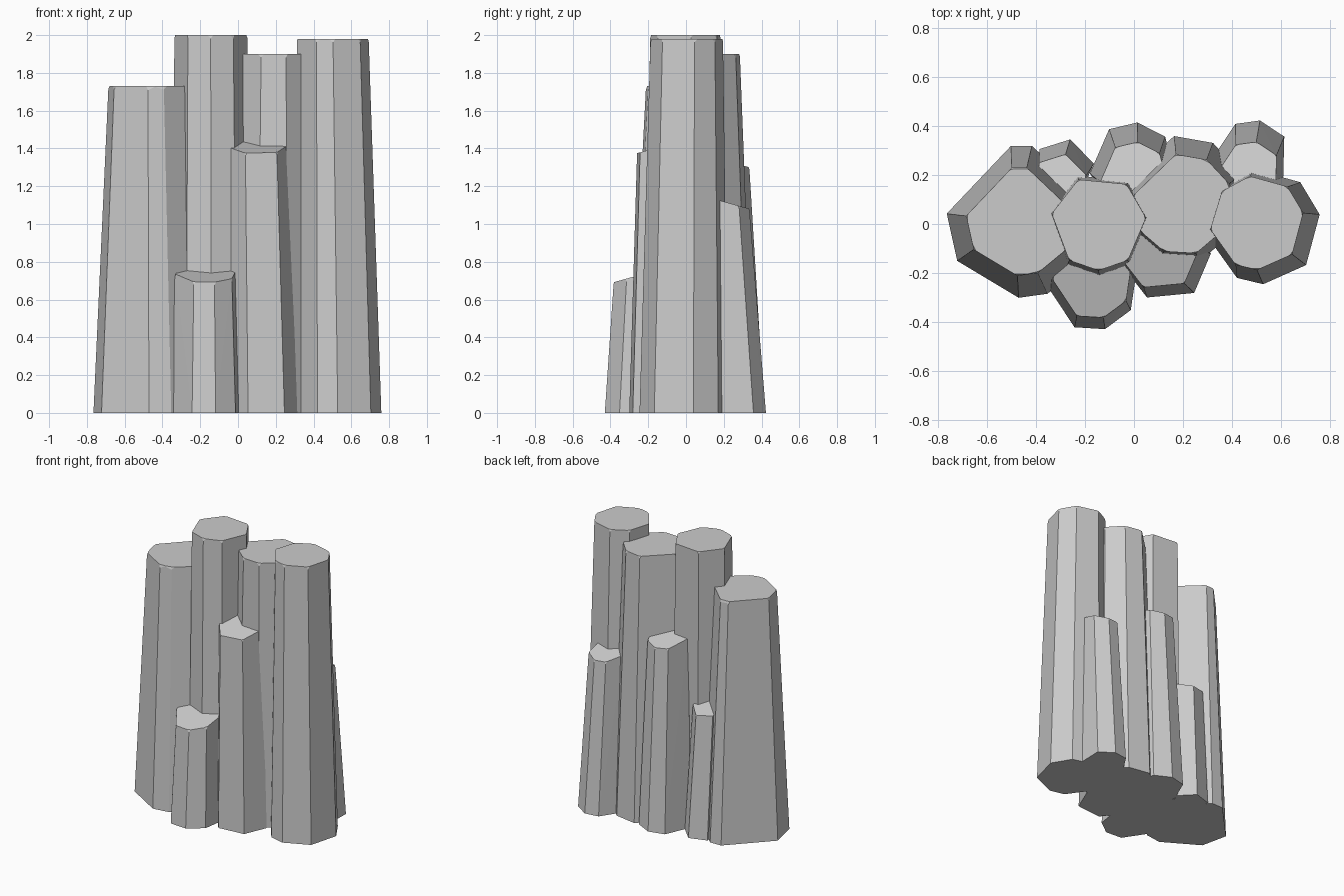
import bpy, bmesh, math
from mathutils import Vector

if "Cube" in bpy.data.objects:
    bpy.data.objects.remove(bpy.data.objects["Cube"])

SIDES = 28  # facets of the worn rounding at each column top


def column(name, h, base, top, angles):
    """Tapered column: corners at the given angles on a base circle and a smaller top
    circle (x, y, radius). Short columns have tops that rise towards the cluster."""
    cx, cy, r = top
    slope = 0 if h > 1.5 else math.copysign(0.28, -cy)
    y0 = cy + math.copysign(r, cy)

    def ring(c, t):
        return c[0] + c[2] * math.cos(t), c[1] + c[2] * math.sin(t)

    def top_z(y):
        return h + slope * (y - y0)

    bm = bmesh.new()
    for deg in angles:
        t = math.radians(deg)
        bm.verts.new((*ring(base, t), 0))
        x, y = ring(top, t)
        bm.verts.new((x, y, top_z(y)))
    bmesh.ops.convex_hull(bm, input=bm.verts[:])
    bmesh.ops.dissolve_limit(bm, angle_limit=0.01, verts=bm.verts[:], edges=bm.edges[:])
    # wear the top corners with a ring of steep cutting planes
    for i in range(SIDES):
        t = math.tau * i / SIDES
        x, y = ring((cx, cy, r * 0.97), t)
        res = bmesh.ops.bisect_plane(bm, geom=bm.verts[:] + bm.edges[:] + bm.faces[:],
                                     dist=1e-5, plane_co=(x, y, top_z(y)),
                                     plane_no=Vector((math.cos(t), math.sin(t), 0.35)),
                                     clear_outer=True)
        cut = [e for e in res['geom_cut'] if isinstance(e, bmesh.types.BMEdge) and e.is_boundary]
        if cut:
            bmesh.ops.holes_fill(bm, edges=cut, sides=0)
    bmesh.ops.remove_doubles(bm, verts=bm.verts[:], dist=1e-4)
    bmesh.ops.recalc_face_normals(bm, faces=bm.faces[:])
    me = bpy.data.meshes.new(name)
    bm.to_mesh(me)
    bm.free()
    ob = bpy.data.objects.new(name, me)
    bpy.context.collection.objects.link(ob)
    return ob


# four tall columns
rock = column("rock_columns", 1.73, (-.455, .01, .312), (-.465, .01, .222),
              (10, 83, 99, 174, 211, 267, 289, 330))
centre = column("centre_column", 2.0, (-.14, 0, .218), (-.145, .005, .195),
                (6, 54, 115, 169, 232, 270, 308))
right = column("right_column", 1.98, (.528, -.01, .236), (.503, .005, .193),
               (12, 50, 99, 138, 188, 243, 270, 318))
back = column("back_column", 1.9, (.2, .1, .262), (.2, .08, .207),
              (24, 62, 98, 170, 211, 248, 285, 336))

# five short columns leaning on the tall ones
front_left = column("front_left_stub", .69, (-.17, -.25, .187), (-.17, -.225, .164),
                    (16, 60, 120, 180, 247, 286, 327))
front_middle = column("front_middle_stub", 1.37, (.135, -.14, .18), (.11, -.12, .156),
                      (6, 70, 125, 193, 243, 308))
back_right = column("back_right_stub", 1.08, (.485, .27, .156), (.475, .208, .13),
                    (34, 79, 117, 176, 225, 270, 323))
back_middle = column("back_middle_stub", 1.3, (-.005, .238, .178), (0, .195, .141),
                     (42, 84, 123, 190, 230, 300, 347))
back_left = column("back_left_stub", .87, (-.29, .22, .129), (-.305, .175, .113),
                   (12, 77, 138, 230, 300))

# fuse the columns into one rock
bpy.context.view_layer.objects.active = rock
for c in (centre, right, back, front_left, front_middle, back_right, back_middle, back_left):
    m = rock.modifiers.new("fuse", 'BOOLEAN')
    m.operation, m.solver, m.object = 'UNION', 'EXACT', c
    bpy.ops.object.modifier_apply(modifier=m.name)
    bpy.data.objects.remove(c)
